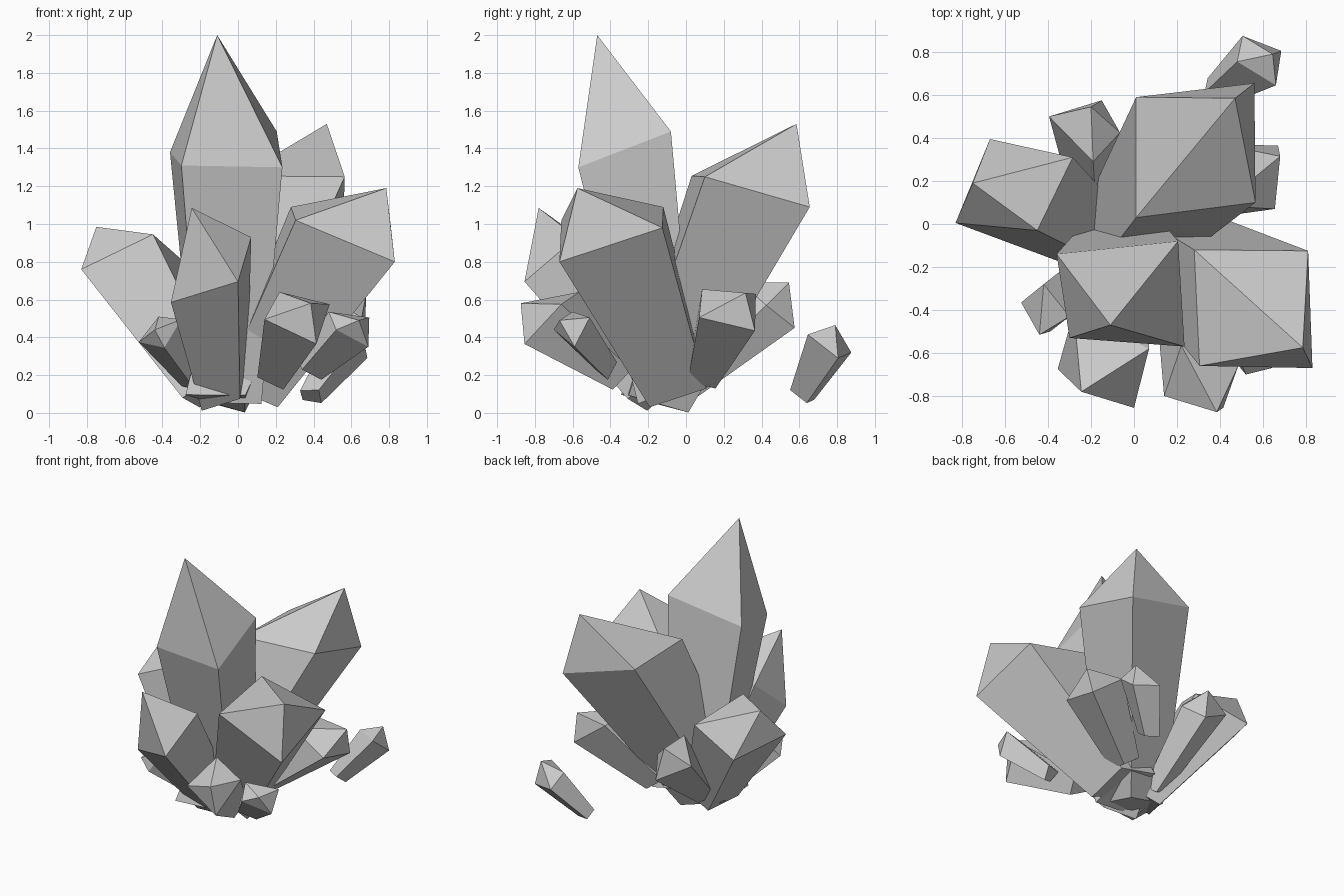
import bpy
import bmesh
from mathutils import Vector as V

cube = bpy.data.objects.get("Cube")
if cube:
    bpy.data.objects.remove(cube)

# One grey stone colour
grey = bpy.data.materials.new("grey_stone")
grey.use_nodes = True
colour = (0.6, 0.6, 0.6, 1)
grey.diffuse_color = colour
shader = next(n for n in grey.node_tree.nodes if n.type == "BSDF_PRINCIPLED")
shader.inputs["Base Color"].default_value = colour
shader.inputs["Roughness"].default_value = 0.8


def crystal(name, tip, shoulders, foot, taper):
    """Four-sided shaft that widens from its foot to the shoulders, then a pointed cap."""
    ring = [V(p) for p in shoulders]
    middle = sum(ring, V()) / len(ring)
    bm = bmesh.new()
    upper = [bm.verts.new(p) for p in ring]
    lower = [bm.verts.new(V(foot) + (p - middle) * taper) for p in ring]
    point = bm.verts.new(tip)
    bm.faces.new(lower)
    for i in range(len(ring)):
        j = (i + 1) % len(ring)
        bm.faces.new((lower[i], lower[j], upper[j], upper[i]))
        bm.faces.new((upper[i], upper[j], point))
    bmesh.ops.recalc_face_normals(bm, faces=bm.faces)
    mesh = bpy.data.meshes.new(name)
    bm.to_mesh(mesh)
    bm.free()
    mesh.materials.append(grey)
    obj = bpy.data.objects.new(name, mesh)
    bpy.context.scene.collection.objects.link(obj)


# Large crystals
crystal("tall_crystal", (-.11, -.47, 2),
        [(-.3, -.53, 1.31), (.235, -.57, 1.3), (.205, -.08, 1.49), (-.36, -.14, 1.38)],
        (-.05, -.11, .09), .6)
crystal("back_crystal", (.47, .585, 1.53),
        [(.01, .03, 1.255), (.565, .1, 1.25), (.56, .655, 1.09), (.01, .59, 1.24)],
        (-.12, -.165, .07), .57)
crystal("right_crystal", (.785, -.575, 1.19),
        [(.305, -.66, 1.02), (.83, -.67, .8), (.81, -.125, .98), (.28, -.12, 1.09)],
        (.06, -.04, .125), .55)
crystal("left_crystal", (-.75, .19, .985),
        [(-.83, .005, .76), (-.45, -.03, .945), (-.285, .31, .8), (-.67, .395, .67)],
        (-.14, -.1, .1), .57)
crystal("front_crystal", (-.245, -.78, 1.085),
        [(-.355, -.675, .585), (0, -.855, .695), (.07, -.58, .93), (-.28, -.41, .82)],
        (-.07, -.18, .11), .57)

# Small crystals around the foot
crystal("small_front_crystal", (.385, -.875, .58),
        [(.14, -.8, .495), (.415, -.855, .365), (.485, -.66, .575), (.22, -.565, .64)],
        (.19, -.32, .2), .5)
crystal("small_front_right_crystal", (.64, -.67, .49),
        [(.52, -.7, .44), (.69, -.59, .35), (.695, -.51, .505), (.48, -.6, .535)],
        (.385, -.42, .24), .6)
crystal("small_right_crystal", (.68, .315, .635),
        [(.655, .07, .505), (.67, .365, .435), (.41, .37, .63), (.4, .085, .655)],
        (.15, .085, .19), .5)
crystal("small_back_crystal", (-.2, .545, .69),
        [(-.15, .575, .45), (-.395, .5, .59), (-.19, .29, .69), (-.065, .425, .57)],
        (-.17, 0, .15), .5)
crystal("small_left_crystal", (-.44, -.515, .44),
        [(-.525, -.365, .375), (-.39, -.5, .345), (-.3, -.43, .495), (-.42, -.28, .51)],
        (-.24, -.2, .17), .5)
crystal("loose_crystal", (.645, .79, .465),
        [(.66, .645, .415), (.685, .805, .29), (.505, .875, .32), (.48, .755, .41)],
        (.385, .62, .09), .55)
